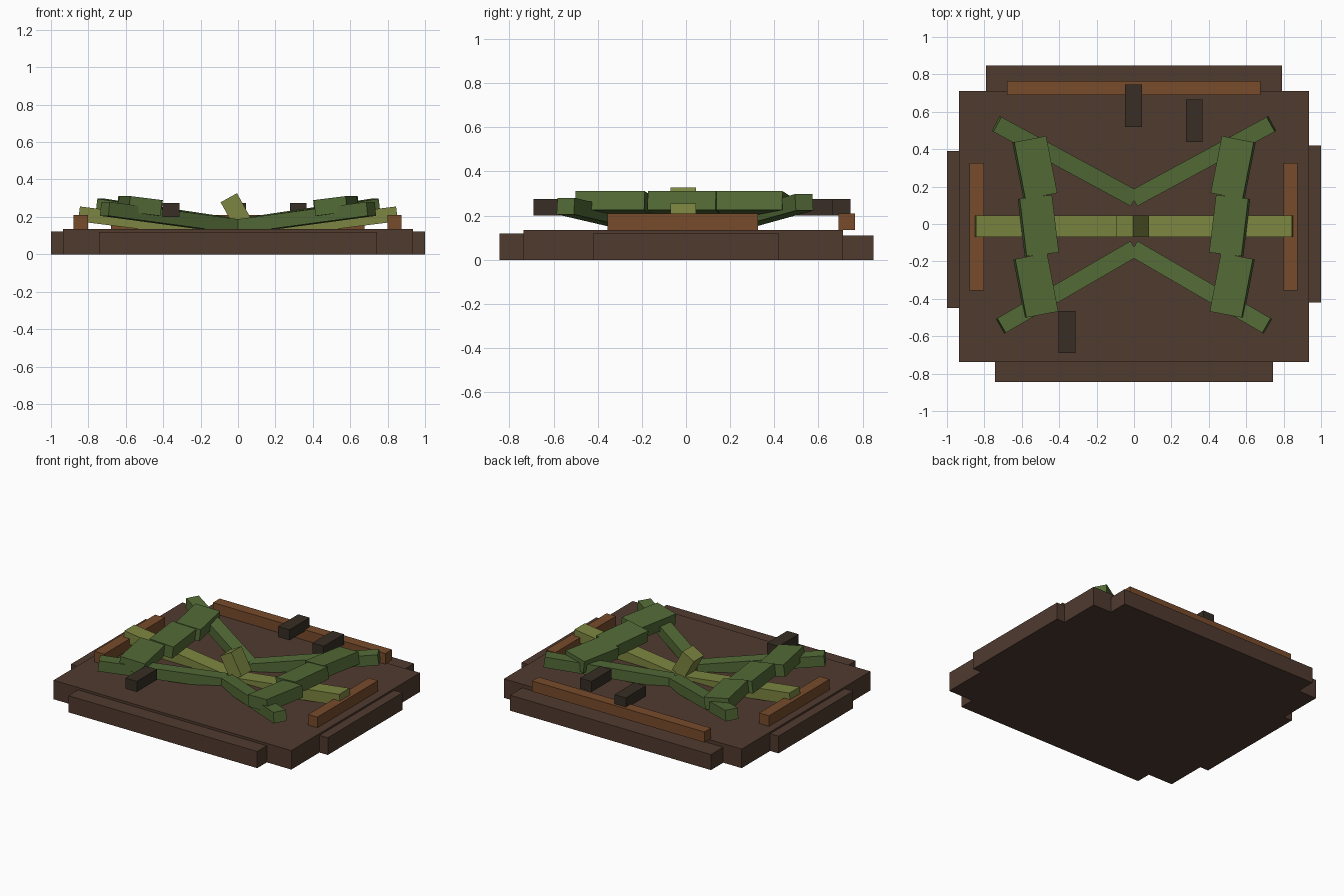
import bpy, bmesh, math
from mathutils import Matrix, Vector

if "Cube" in bpy.data.objects:
    bpy.data.objects.remove(bpy.data.objects["Cube"])


def material(name, rgb):
    m = bpy.data.materials.new(name)
    m.diffuse_color = (*rgb, 1)
    m.use_nodes = True
    m.node_tree.nodes["Principled BSDF"].inputs["Base Color"].default_value = m.diffuse_color
    return m


SOIL = material("dark_soil", (0.080, 0.043, 0.028))
RAIL = material("orange_wood", (0.185, 0.070, 0.025))
CHAR = material("charred_brown", (0.038, 0.027, 0.018))
LEAF = material("leaf_green", (0.086, 0.145, 0.037))
LIME = material("olive_green", (0.200, 0.235, 0.052))


def make_box(name, size, matrix, mat):
    """Box of the given size placed by a matrix."""
    bm = bmesh.new()
    bmesh.ops.create_cube(bm, size=1, matrix=matrix @ Matrix.Diagonal((*size, 1)))
    mesh = bpy.data.meshes.new(name)
    bm.to_mesh(mesh)
    bm.free()
    mesh.materials.append(mat)
    obj = bpy.data.objects.new(name, mesh)
    bpy.context.collection.objects.link(obj)
    return obj


def block(name, x, y, z, mat):
    """Upright box from its x, y and z ranges."""
    centre = Vector([(r[0] + r[1]) / 2 for r in (x, y, z)])
    return make_box(name, [r[1] - r[0] for r in (x, y, z)], Matrix.Translation(centre), mat)


def beam(name, start, end, width, thick, mat, roll=0):
    """Box along a line, its width kept level unless rolled."""
    a, b = Vector(start), Vector(end)
    d = (b - a).normalized()
    side = Vector((0, 0, 1)).cross(d).normalized()
    rot = Matrix((d, side, d.cross(side))).transposed().to_4x4()
    m = Matrix.Translation((a + b) / 2) @ rot @ Matrix.Rotation(roll, 4, 'X')
    return make_box(name, ((b - a).length, width, thick), m, mat)


# Soil bed with a lower ledge on each side
block("soil_bed", (-0.935, 0.935), (-0.737, 0.71), (0, 0.135), SOIL)
block("back_ledge", (-0.79, 0.79), (0.70, 0.848), (0, 0.11), SOIL)
block("front_ledge", (-0.743, 0.743), (-0.845, -0.73), (0, 0.118), SOIL)
block("left_ledge", (-1, -0.92), (-0.45, 0.39), (0, 0.122), SOIL)
block("right_ledge", (0.92, 1), (-0.42, 0.42), (0, 0.122), SOIL)

# Edge rails
block("back_rail", (-0.68, 0.675), (0.69, 0.765), (0.135, 0.21), RAIL)
block("left_rail", (-0.88, -0.803), (-0.355, 0.325), (0.135, 0.21), RAIL)
block("right_rail", (0.80, 0.873), (-0.355, 0.325), (0.135, 0.21), RAIL)

# Small dark blocks
for i, (x, y) in enumerate([(-0.003, 0.632), (0.322, 0.552), (-0.358, -0.577)]):
    block(f"dark_block_{i}", (x - 0.045, x + 0.045), (y - 0.113, y + 0.113), (0.2, 0.275), CHAR)

for s, label in ((-1, "left"), (1, "right")):
    # Rising leaves, one to the side and two on the diagonals
    beam(f"{label}_side_leaf", (0, -0.012, 0.11), (s * 0.85, -0.012, 0.216), 0.115, 0.08, LIME)
    beam(f"{label}_back_leaf", (0, 0.137, 0.15), (s * 0.735, 0.535, 0.26), 0.09, 0.075, LEAF)
    beam(f"{label}_front_leaf", (0, -0.132, 0.147), (s * 0.712, -0.545, 0.243), 0.09, 0.075, LEAF)
    # Stepped row of three wide leaves, outer edge raised
    rows = [(0.560, 0.453, 0.500, 0.148), (0.530, 0.145, 0.493, -0.163), (0.555, -0.172, 0.495, -0.485)]
    for i, (x0, y0, x1, y1) in enumerate(rows):
        beam(f"{label}_wide_leaf_{i}", (s * x0, y0, 0.258), (s * x1, y1, 0.258),
             0.175, 0.085, LEAF, roll=s * math.radians(7))

# Leaning stub in the middle
make_box("centre_stub", (0.1, 0.115, 0.17),
         Matrix.Translation((-0.008, -0.012, 0.228)) @ Matrix.Rotation(math.radians(-29), 4, 'Y'), LIME)
